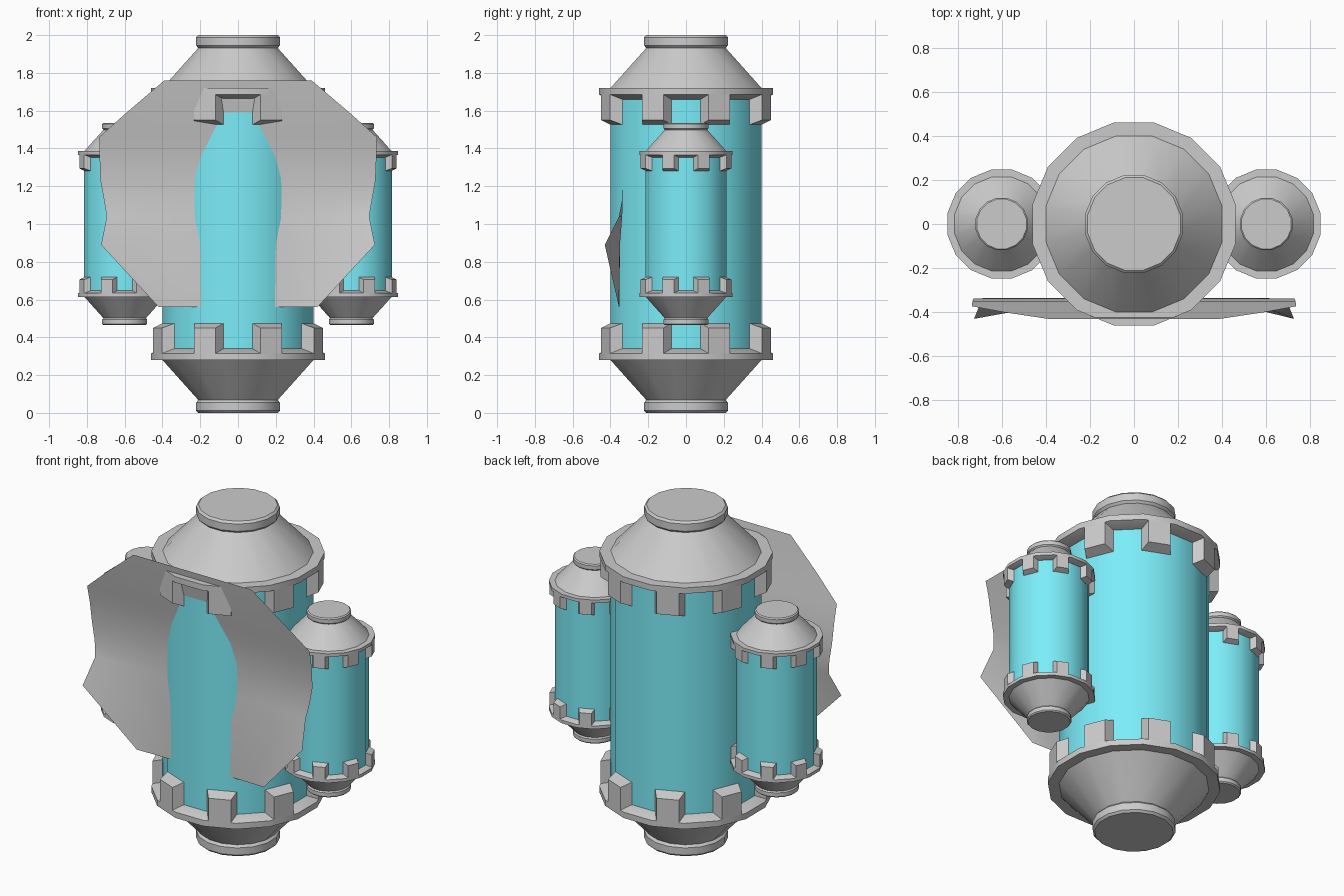
import bpy, bmesh, math

if "Cube" in bpy.data.objects:
    bpy.data.objects.remove(bpy.data.objects["Cube"])

SIDES = 16
STEP = 2 * math.pi / SIDES

cyan = bpy.data.materials.new("cyan_tank")
cyan.diffuse_color = (0.2, 0.85, 0.95, 1)
cyan.use_nodes = True
cyan.node_tree.nodes["Principled BSDF"].inputs["Base Color"].default_value = cyan.diffuse_color


def finish(bm, name, mat=None, recalc=True):
    """Turn a bmesh into a named object with angle-limited smooth shading."""
    if recalc:
        bmesh.ops.recalc_face_normals(bm, faces=bm.faces[:])
    me = bpy.data.meshes.new(name)
    bm.to_mesh(me)
    bm.free()
    ob = bpy.data.objects.new(name, me)
    bpy.context.collection.objects.link(ob)
    if mat:
        me.materials.append(mat)
    bpy.ops.object.select_all(action='DESELECT')
    ob.select_set(True)
    bpy.context.view_layer.objects.active = ob
    bpy.ops.object.shade_smooth_by_angle(angle=math.radians(30))
    return ob


def lathe(bm, profile):
    """Closed 16-sided solid; profile radii are measured to the flats."""
    rings = []
    for r, z in profile:
        r /= math.cos(STEP / 2)
        rings.append([bm.verts.new((r * math.cos((i + .5) * STEP),
                                    r * math.sin((i + .5) * STEP), z))
                      for i in range(SIDES)])
    for a, b in zip(rings, rings[1:]):
        for i in range(SIDES):
            j = (i + 1) % SIDES
            bm.faces.new((a[i], a[j], b[j], b[i]))
    bm.faces.new(rings[0][::-1])
    bm.faces.new(rings[-1])


def tooth(bm, angle):
    """Bevelled block rising from the collar on one flat."""
    c, s = math.cos(angle), math.sin(angle)
    loops = []
    for d, w, z0, z1 in ((.385, .087, .29, .48), (.46, .062, .29, .45)):
        loops.append([bm.verts.new((d * c - u * s, d * s + u * c, z))
                      for u, z in ((-w, z0), (w, z0), (w, z1), (-w, z1))])
    a, b = loops
    for i in range(4):
        j = (i + 1) % 4
        bm.faces.new((a[i], a[j], b[j], b[i]))
    bm.faces.new(a[::-1])
    bm.faces.new(b)


CAP = [(.21, 0), (.222, .012), (.222, .055), (.21, .068), (.40, .28),
       (.46, .28), (.46, .315), (.395, .342)]


def tank(name, x, scale):
    """Cyan tube with a toothed cone cap at each end, centred on z = 1."""
    parts = []
    bm = bmesh.new()
    lathe(bm, [(.40, .30), (.40, 1.70)])
    parts.append(finish(bm, name + "_tube", cyan))
    for end, flip in (("bottom", 1), ("top", -1)):
        bm = bmesh.new()
        lathe(bm, CAP)
        for k in range(8):
            tooth(bm, (2 * k + 1) * STEP)
        for v in bm.verts:
            if flip < 0:
                v.co.z = 2 - v.co.z
        parts.append(finish(bm, f"{name}_{end}_cap"))
    for ob in parts:
        ob.scale = (scale,) * 3
        ob.location = (x, 0, 1 - scale)


tank("main_tank", 0, 1)
for side, x in (("left", -.6), ("right", .6)):
    tank(side + "_pod", x, .535)

# Front shield: thin bent sheet, rows of (z, half width, y inside, y at rim)
ROWS = [(1.76, .39, -.43, -.43), (1.59, .59, -.40, -.40),
        (1.46, .735, -.373, -.373), (1.36, .733, -.352, -.352),
        (1.23, .728, -.337, -.337), (1.13, .71, -.335, -.338),
        (1.04, .695, -.338, -.355), (.89, .725, -.35, -.43),
        (.56, .42, -.352, -.355)]
bm = bmesh.new()
grid = []
for z, w, y_in, y_rim in ROWS:
    grid.append([bm.verts.new((u * w, y_rim if abs(u) == 1 else y_in, z))
                 for u in (-1, -.7, -.35, 0, .35, .7, 1)])
for a, b in zip(grid, grid[1:]):
    for i in range(6):
        bm.faces.new((a[i], b[i], b[i + 1], a[i + 1]))
finish(bm, "front_shield", recalc=False)
